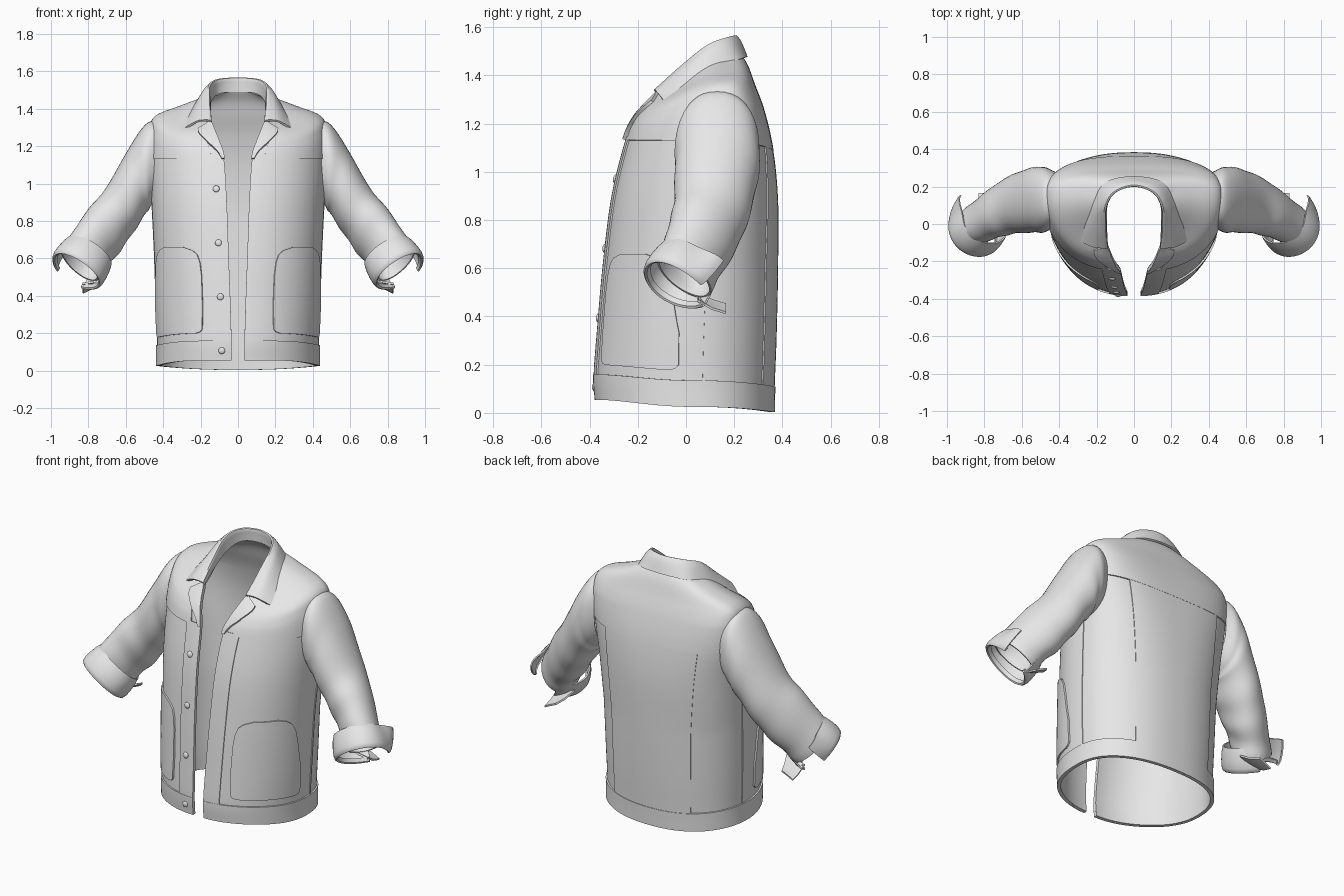
import bpy, math
from mathutils import Vector

if "Cube" in bpy.data.objects:
    bpy.data.objects.remove(bpy.data.objects["Cube"])

cloth = bpy.data.materials.new("grey cloth")
cloth.diffuse_color = (0.8, 0.8, 0.8, 1)
cloth.use_nodes = True
cloth.node_tree.nodes["Principled BSDF"].inputs["Base Color"].default_value = cloth.diffuse_color


def spline(pts, t):
    """Smooth interpolation through a list of tuples, t in index units."""
    n = len(pts)
    i = max(0, min(int(math.floor(t)), n - 2))
    f = t - i
    b, c = Vector(pts[i]), Vector(pts[i + 1])
    a = Vector(pts[i - 1]) if i > 0 else 2 * b - c
    d = Vector(pts[i + 2]) if i + 2 < n else 2 * c - b
    return 0.5 * (2 * b + (c - a) * f + (2 * a - 5 * b + 4 * c - d) * f * f
                  + (3 * b - a - 3 * c + d) * f ** 3)


def power(x, p):
    return math.copysign(abs(x) ** p, x)


def in_armhole(p):
    return abs(p[0]) > .3 and ((p[1] - .13) / .125) ** 2 + ((p[2] - 1.13) / .165) ** 2 < 1


def sheet(name, grid, thick=0.0, offset=-1, mirror=False, closed=False, armholes=False):
    """Turn a grid of points into a smooth cloth object."""
    nr, nc = len(grid), len(grid[0])
    pts = [tuple(p) for row in grid for p in row]
    faces = []
    for r in range(nr - 1):
        for c in range(nc if closed else nc - 1):
            d = (c + 1) % nc
            f = (r * nc + c, r * nc + d, (r + 1) * nc + d, (r + 1) * nc + c)
            if not (armholes and any(in_armhole(pts[i]) for i in f)):
                faces.append(f)
    me = bpy.data.meshes.new(name)
    me.from_pydata(pts, [], faces)
    me.materials.append(cloth)
    ob = bpy.data.objects.new(name, me)
    bpy.context.collection.objects.link(ob)
    if mirror:
        m = ob.modifiers.new("mirror", 'MIRROR')
        m.merge_threshold = 0.0005
    if thick:
        s = ob.modifiers.new("thickness", 'SOLIDIFY')
        s.thickness, s.offset = thick, offset
    finish(ob)
    return ob


def finish(ob):
    bpy.ops.object.select_all(action='DESELECT')
    ob.select_set(True)
    bpy.context.view_layer.objects.active = ob
    bpy.ops.object.convert(target='MESH')
    bpy.ops.object.shade_smooth_by_angle(angle=math.radians(40))


# Body rows: front edge x, y, z / side x, y, z / back y, z
ROWS = [
    (.035, -.370, .055, .430, .03, .025, .360, .003),
    (.035, -.376, .160, .430, .03, .135, .362, .110),
    (.040, -.362, .350, .438, .03, .330, .370, .320),
    (.050, -.338, .620, .448, .04, .620, .376, .600),
    (.060, -.302, .900, .462, .06, .900, .376, .880),
    (.075, -.245, 1.13, .475, .11, 1.13, .356, 1.09),
    (.100, -.210, 1.21, .468, .14, 1.28, .320, 1.25),
    (.120, -.170, 1.26, .436, .155, 1.357, .280, 1.36),
    (.135, -.130, 1.30, .300, .16, 1.412, .250, 1.44),
    (.150, -.100, 1.33, .158, .145, 1.465, .212, 1.50),
]


def body(a, v):
    """Body surface: a runs front edge 0 > side 90 > back 180 > front 360."""
    side = 1
    if a > 180:
        a, side = 360 - a, -1
    xf, yf, zf, w, ys, zs, yb, zb = spline(ROWS, v)
    s, c = math.sin(math.radians(a)), math.cos(math.radians(a))
    if a <= 90:
        sx, cy = power(s, .97), abs(c) ** .97
        return Vector((side * (xf + (w - xf) * sx), ys + (yf - ys) * cy, zf + (zs - zf) * s ** 4))
    # The back is squarer, most of all behind the shoulders
    p = .88 - .24 * max(0, 1 - abs(v - 6) / 3)
    sx, cy = power(s, p), abs(c) ** p
    return Vector((side * w * sx, ys + (yb - ys) * cy, zb + (zs - zb) * s * s))


def on_body(a, v, d):
    da = body(a + .6, v) - body(a - .6, v)
    dv = body(a, v + .02) - body(a, v - .02)
    return body(a, v) + da.cross(dv).normalized() * d


def patch(name, bounds, d, cols=24, sub=6, mirror=True, thick=None, armholes=False):
    """Raised cloth panel; bounds are (row, start angle, end angle)."""
    grid = []
    for i in range(len(bounds) - 1):
        for k in range(sub + (i == len(bounds) - 2)):
            v, lo, hi = Vector(bounds[i]).lerp(Vector(bounds[i + 1]), k / sub)
            grid.append([on_body(lo + (hi - lo) * c / cols, v, d) for c in range(cols + 1)])
    return sheet(name, grid, thick or d + .004, -1, mirror, False, armholes)


# Main shell, hem band and shoulder yoke
patch("body_shell", [(0, 0, 360), (9, 0, 360)], 0, 160, 72, False, .012, True)
patch("hem_band", [(0, 0, 360), (.06, 0, 360), (.94, 0, 360), (1, 0, 360)], .009, 120, 4, False)
patch("yoke", [(5, 9, 351), (8.9, 9, 351)], .007, 160, 36, False, None, True)

# Front plackets, back panel, side seams
patch("placket", [(1, 0, 13.5), (5.1, 0, 13.5)], .007, 6, 30)
patch("back_panel", [(1, 147, 213), (5, 147, 213)], .006, 40, 30, False)
patch("side_seam", [(1, 95, 96.5), (4.2, 97, 98.5)], .004, 2, 24)

# Hand pockets with rounded corners
patch("pocket", [(1.25, 28, 77), (1.29, 24, 80), (1.38, 22, 82), (2, 21, 82), (2.6, 21, 77),
                 (2.85, 22, 74), (3.0, 24, 70), (3.08, 28, 65), (3.14, 36, 57)], .009, 24, 4)

# Lapels folded outward
patch("lapel", [(5.0, -.5, 1.5), (6, -.5, 8), (7, -.5, 15), (7.5, -.5, 19), (8, -.5, 15), (8.6, -.5, 8)],
      .02, 8, 5)

# Collar: base, crest and outer edge at stations from back to front
BASE = [(0, .207, 1.49), (.105, .18, 1.48), (.147, .10, 1.44), (.15, -.01, 1.385), (.145, -.12, 1.32)]
CREST = [(0, .205, 1.56), (.105, .17, 1.552), (.152, .09, 1.52), (.155, -.01, 1.442), (.15, -.13, 1.335)]
OUTER = [(0, .25, 1.475), (.145, .222, 1.466), (.212, .13, 1.437), (.262, .02, 1.362), (.294, -.085, 1.287)]
stations = [[(-s[1][0],) + s[1][1:]] + s for s in (BASE, CREST, OUTER)]
grid = []
for i in range(33):
    b, c, o = (spline(s, 1 + i / 8) for s in stations)
    if i == 0:
        b.x = c.x = o.x = 0
    mid = (c + o) / 2 + Vector((0, -.012 * i / 32, .014 + .004 * i / 32))
    line = [b, b.lerp(c, .6), c, c.lerp(mid, .4) + Vector((0, 0, .004)), mid, o]
    grid.append([spline(line, k / 3) for k in range(16)])
sheet("collar", grid, .012, 0, True)

# Sleeves: ring centre x, y, z / upward radius x, z / depth radius y, z
RINGS = [
    (.420, .130, 1.130, .000, .205, .148, 0),
    (.480, .130, 1.097, .014, .220, .174, 0),
    (.540, .128, 1.010, .050, .168, .174, 0),
    (.630, .110, .862, .072, .120, .160, -.01),
    (.715, .075, .750, .087, .107, .142, -.04),
    (.795, .027, .645, .100, .072, .118, -.062),
    (.845, -.008, .570, .103, .070, .112, -.062),
]
grid = []
for i in range(49):
    t = i / 8
    cx, cy, cz, ux, uz, vy, vz = spline(RINGS, t)
    ring = []
    square = .86 + .14 * min(1, t / 4)
    for k in range(40):
        th = 2 * math.pi * k / 40
        fold = 1 + .022 * math.sin(5 * t + 2 * math.sin(th)) * min(1, t / 2) * (.6 - .4 * math.cos(th))
        co, si = power(math.cos(th), square) * fold, -power(math.sin(th), square) * fold
        ring.append((cx + ux * co, cy + vy * si, cz + uz * co + vz * si))
    grid.append(ring)
sheet("sleeve", grid, .01, -1, True, True)

# Turned-up cuffs: open at the rear, with one end flaring away from the arm
axis = Vector((.5, -.45, -.74)).normalized()
e1 = Vector((.83, 0, .56)).normalized()
e2 = axis.cross(e1)
start = Vector((.799, .014, .628))
PROFILE = [(-.002, .138), (.03, .147), (.07, .153), (.11, .155), (.13, .151),
           (.137, .143), (.132, .134), (.11, .128)]
grid = []
for t, r in PROFILE:
    ring = []
    for k in range(49):
        deg = -55 + 295 * k / 48
        th = math.radians(deg)
        flare = .055 * math.exp(-((deg + 55) / 24) ** 2) * max(0, 1 - t / .15)
        rr = r + flare + .004 * math.sin(3 * th)
        ring.append(start + axis * t + (e1 * math.cos(th) + e2 * math.sin(th)) * rr)
    grid.append(ring)
sheet("cuff", grid, .008, -1, True)

# Loose cuff tabs under the wrists
near = [(.71, .05, .50), (.77, .05, .475), (.83, .05, .465)]
far = [(.755, .165, .45), (.79, .165, .435), (.83, .165, .415)]
sheet("cuff_tab", [near, [(Vector(p) + Vector(q)) / 2 - Vector((0, 0, .008)) for p, q in zip(near, far)], far],
      .01, 0, True)

# Buttons down one placket
for v in (.55, 2.18, 3.22, 4.27):
    p = on_body(353, v, .009)
    n = (on_body(353, v, .02) - on_body(353, v, 0)).normalized()
    bpy.ops.mesh.primitive_uv_sphere_add(segments=16, ring_count=8, radius=.018, location=p)
    ob = bpy.context.object
    ob.name = "button"
    ob.scale = (1, 1, .5)
    ob.rotation_euler = n.to_track_quat('Z', 'Y').to_euler()
    ob.data.materials.append(cloth)
    finish(ob)
